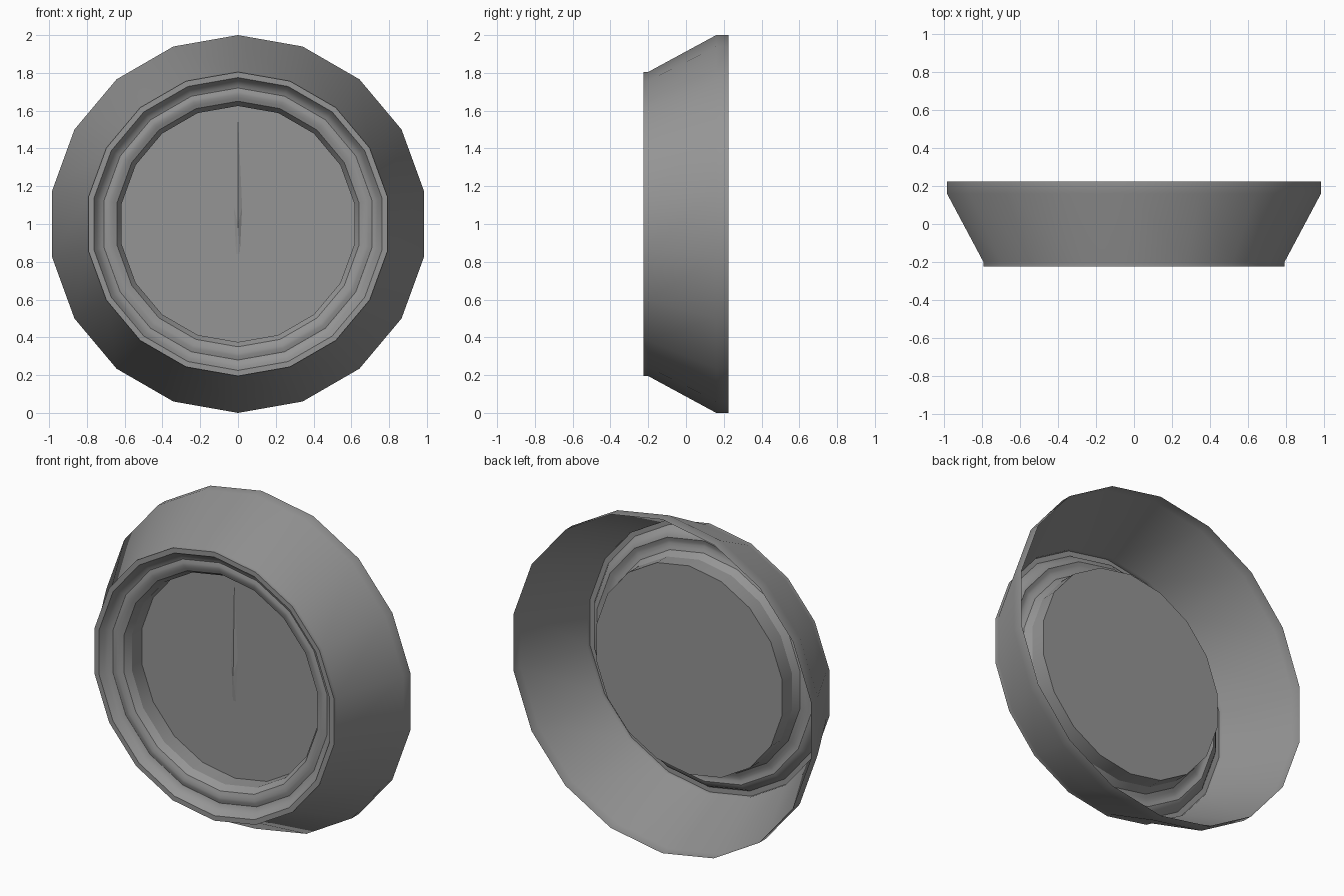
import bpy, bmesh
from math import sin, cos, pi, radians

cube = bpy.data.objects.get("Cube")
if cube:
    bpy.data.objects.remove(cube, do_unlink=True)

SIDES = 18
CENTRE_Z = 1.0


def make_material(name, colour):
    mat = bpy.data.materials.new(name)
    mat.use_nodes = True
    mat.diffuse_color = colour
    bsdf = next(n for n in mat.node_tree.nodes if n.type == "BSDF_PRINCIPLED")
    bsdf.inputs["Base Color"].default_value = colour
    bsdf.inputs["Roughness"].default_value = 0.7
    return mat


grey = make_material("mid grey", (0.3, 0.3, 0.3, 1))


def finish(name, bm, smooth=False):
    mesh = bpy.data.meshes.new(name)
    bm.to_mesh(mesh)
    bm.free()
    mesh.materials.append(grey)
    obj = bpy.data.objects.new(name, mesh)
    bpy.context.collection.objects.link(obj)
    if smooth:
        bpy.ops.object.select_all(action="DESELECT")
        obj.select_set(True)
        bpy.context.view_layer.objects.active = obj
        bpy.ops.object.shade_smooth_by_angle(angle=radians(30))
    return obj


def ring(bm, radius, y):
    angles = [2 * pi * i / SIDES for i in range(SIDES)]
    return [bm.verts.new((radius * sin(a), y, CENTRE_Z + radius * cos(a))) for a in angles]


def lathe(name, profile, capped=False):
    """Revolve (radius, y) points about the front-to-back axis as one open sheet."""
    bm = bmesh.new()
    rings = [ring(bm, r, y) for r, y in profile]
    for a, b in zip(rings, rings[1:]):
        for i in range(SIDES):
            j = (i + 1) % SIDES
            bm.faces.new((a[i], a[j], b[j], b[i]))
    if capped:
        bm.faces.new(rings[-1])
    bm.normal_update()
    # the sheet faces outwards and to the front
    if sum(f.normal.y * f.calc_area() for f in bm.faces) > 0:
        bmesh.ops.reverse_faces(bm, faces=bm.faces[:])
    return finish(name, bm, smooth=True)


# Flared housing, open at the back, with a narrow flat front lip
lathe("housing", [(1.0, 0.225), (1.0, 0.16), (0.805, -0.2),
                  (0.805, -0.225), (0.775, -0.225)])

# Moulded bezel with a shallow groove, stepping down to the dial
lathe("bezel", [(0.775, -0.225), (0.757, -0.195), (0.737, -0.178), (0.72, -0.172),
                (0.70, -0.178), (0.685, -0.178), (0.667, -0.172), (0.65, -0.165),
                (0.625, -0.125), (0.625, -0.03)])

# Flat dial plate
lathe("dial", [(0.625, -0.03)], capped=True)

# Slim pointer with a raised spine
bm = bmesh.new()
outline = [(0, 1.57), (0.022, 1.09), (0.01, 0.84), (-0.01, 0.84), (-0.022, 1.09)]
base = [bm.verts.new((x, -0.034, z)) for x, z in outline]
spine = bm.verts.new((0, -0.046, 1.0))
bm.faces.new(base)
for i, v in enumerate(base):
    bm.faces.new((v, base[(i + 1) % len(base)], spine))
bmesh.ops.recalc_face_normals(bm, faces=bm.faces[:])
finish("pointer", bm)
